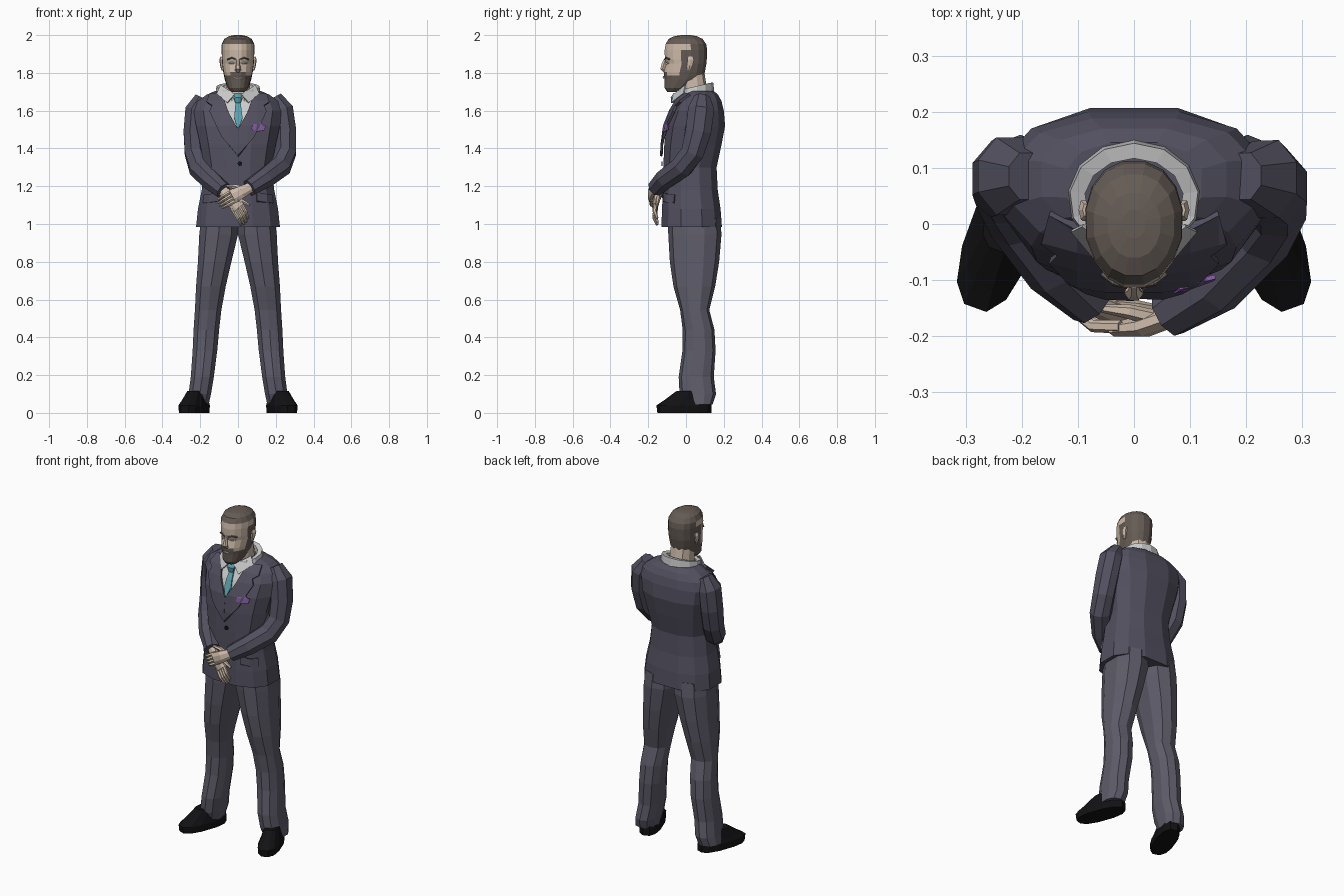
import bpy, bmesh, math
from mathutils import Vector, Matrix
from mathutils.bvhtree import BVHTree


def material(name, rgb):
    m = bpy.data.materials.new(name)
    m.diffuse_color = (*rgb, 1)
    return m


CLOTH = material("jacket cloth", (0.085, 0.08, 0.115))
TROUSER = material("trouser cloth", (0.11, 0.105, 0.14))
SKIN = material("skin", (0.62, 0.50, 0.40))
HAIR = material("hair", (0.13, 0.105, 0.09))
SHIRT = material("shirt", (0.55, 0.55, 0.53))
TIE = material("tie", (0.10, 0.36, 0.43))
PURPLE = material("pocket cloth", (0.25, 0.11, 0.40))
BLACK = material("black", (0.006, 0.006, 0.007))


def finish(name, bm, *mats):
    bmesh.ops.recalc_face_normals(bm, faces=bm.faces)
    me = bpy.data.meshes.new(name)
    bm.to_mesh(me)
    bm.free()
    for m in mats:
        me.materials.append(m)
    ob = bpy.data.objects.new(name, me)
    bpy.context.collection.objects.link(ob)
    return ob


def loft_bm(rings, cap=True):
    bm = bmesh.new()
    rows = [[bm.verts.new(p) for p in r] for r in rings]
    n = len(rows[0])
    for a, b in zip(rows, rows[1:]):
        for i in range(n):
            j = (i + 1) % n
            bm.faces.new((a[i], a[j], b[j], b[i]))
    if cap:
        bm.faces.new(rows[0][::-1])
        bm.faces.new(rows[-1])
    return bm


def ring(z, x0, x1, y0, y1, n=12, p=0.85):
    """Rounded-box cross-section at height z."""
    k = math.cos(math.pi / n) ** p
    pts = []
    for i in range(n):
        t = 2 * math.pi * (i + 0.5) / n
        c, s = math.cos(t), math.sin(t)
        pts.append(Vector(((x0 + x1) / 2 + (x1 - x0) / 2 * math.copysign(abs(c) ** p, c) / k,
                           (y0 + y1) / 2 + (y1 - y0) / 2 * math.copysign(abs(s) ** p, s) / k, z)))
    return pts


def tube(name, path, radii, mat, n=8, ref=(1, 0, 0)):
    """Loft along a path; each radius is (a, b)."""
    pts = [Vector(p) for p in path]
    rings = []
    for i, p in enumerate(pts):
        t = (pts[min(i + 1, len(pts) - 1)] - pts[max(i - 1, 0)]).normalized()
        u = t.cross(Vector(ref)).normalized()
        v = t.cross(u)
        a, b = radii[i]
        rings.append([p + u * a * math.cos(2 * math.pi * (k + 0.5) / n)
                      + v * b * math.sin(2 * math.pi * (k + 0.5) / n) for k in range(n)])
    return finish(name, loft_bm(rings), mat)


# Jacket body: height, half width, front, back
levels = [(0.985, 0.222, -0.13, 0.19), (1.08, 0.212, -0.127, 0.183), (1.18, 0.192, -0.122, 0.168),
          (1.30, 0.178, -0.12, 0.162), (1.42, 0.20, -0.115, 0.188), (1.52, 0.222, -0.102, 0.207),
          (1.60, 0.235, -0.07, 0.2), (1.65, 0.215, -0.04, 0.188), (1.685, 0.165, -0.01, 0.17),
          (1.705, 0.12, 0.0, 0.145)]
bm = loft_bm([ring(z, -w, w, f, b, 12, 0.8) for z, w, f, b in levels])
tree = BVHTree.FromBMesh(bm)
finish("jacket_body", bm, CLOTH)


def patch(name, outline, mat, lift=0.006, thick=0.006):
    """Flat outline in x,z laid onto the front of the jacket."""
    bm = bmesh.new()
    bm.faces.new([bm.verts.new((x, 0, z)) for x, z in outline])
    cuts = [((x, 0, 0), (1, 0, 0)) for x in (-0.15, -0.1, -0.05, 0, 0.05, 0.1, 0.15)]
    cuts += [((0, 0, l[0]), (0, 0, 1)) for l in levels]
    for co, no in cuts:
        bmesh.ops.bisect_plane(bm, geom=bm.verts[:] + bm.edges[:] + bm.faces[:],
                               plane_co=co, plane_no=no)
    for v in bm.verts:
        hit = tree.ray_cast(Vector((v.co.x, -1, v.co.z)), Vector((0, 1, 0)))[0]
        if hit is None:
            hit = tree.find_nearest(Vector((v.co.x, -0.05, v.co.z)))[0]
        v.co.y = hit.y - lift
    ob = finish(name, bm, mat)
    if thick:
        mod = ob.modifiers.new("thickness", 'SOLIDIFY')
        mod.thickness, mod.offset = thick, 0
    return ob


# Shirt front, tie, lapels and jacket details
patch("shirt_front", [(-0.1, 1.695), (0.1, 1.695), (0.0, 1.49)], SHIRT)
patch("tie_blade", [(-0.012, 1.655), (0.012, 1.655), (0.024, 1.56), (0.005, 1.51), (-0.005, 1.51),
                    (-0.02, 1.56)], TIE, 0.014, 0.008)
tube("tie_knot", [(0, -0.055, 1.69), (0, -0.065, 1.665), (0, -0.068, 1.64)],
     [(0.012, 0.022), (0.018, 0.025), (0.01, 0.014)], TIE)
for s, side in ((-1, "right"), (1, "left")):
    patch(side + "_lapel", [(s * x, z) for x, z in
          ((0.085, 1.695), (0.15, 1.685), (0.165, 1.645), (0.135, 1.625), (0.15, 1.595),
           (0.085, 1.46), (0.0, 1.36), (0.0, 1.50), (0.05, 1.59))], CLOTH, 0.013, 0.014)
    patch(side + "_pocket_flap", [(s * x, z) for x, z in
          ((0.10, 1.165), (0.18, 1.155), (0.185, 1.11), (0.10, 1.12))], CLOTH, 0.007, 0.008)
patch("pocket_square", [(0.07, 1.50), (0.08, 1.53), (0.10, 1.525), (0.115, 1.54), (0.13, 1.525),
                        (0.145, 1.52), (0.14, 1.495), (0.105, 1.49)], PURPLE, 0.016, 0.008)
patch("jacket_button", [(0.01 + 0.012 * math.cos(k * math.pi / 4),
                         1.32 + 0.012 * math.sin(k * math.pi / 4)) for k in range(8)], BLACK, 0.008)

# Shirt collar, high at the back and open at the front
rows = []
for grow, rise in ((0.012, 0.0), (0.005, 0.06), (-0.022, 0.055), (-0.022, 0.0)):
    row = []
    for k in range(13):
        t = math.radians(-75 + 330 * k / 12)
        back = (math.sin(t) + 1) / 2
        row.append((math.cos(t) * (0.11 + grow), 0.045 + math.sin(t) * (0.094 + grow),
                    1.645 + 0.045 * back + rise))
    rows.append(row)
bm = bmesh.new()
grid = [[bm.verts.new(p) for p in r] for r in rows]
for a, b in zip(grid, grid[1:]):
    for i in range(12):
        bm.faces.new((a[i], a[i + 1], b[i + 1], b[i]))
finish("shirt_collar", bm, SHIRT)
for s, side in ((-1, "right"), (1, "left")):
    bm = bmesh.new()
    bm.faces.new([bm.verts.new((s * x, y, z)) for x, y, z in
                  ((0.015, -0.06, 1.685), (0.055, -0.075, 1.64), (0.11, -0.01, 1.69), (0.09, 0.0, 1.735))])
    finish(side + "_collar_point", bm, SHIRT).modifiers.new("thickness", 'SOLIDIFY').thickness = 0.006

# Sleeves
fat = [(0.045, 0.04), (0.075, 0.062), (0.074, 0.063), (0.066, 0.062), (0.063, 0.063), (0.056, 0.056), (0.046, 0.045)]
tube("right_sleeve", [(-0.19, 0.085, 1.67), (-0.222, 0.085, 1.605), (-0.23, 0.08, 1.49), (-0.225, 0.06, 1.38),
                      (-0.20, 0.01, 1.295), (-0.14, -0.08, 1.23), (-0.075, -0.14, 1.175)], fat, CLOTH)
tube("left_sleeve", [(0.195, 0.085, 1.67), (0.235, 0.08, 1.605), (0.25, 0.065, 1.49), (0.25, 0.035, 1.38),
                     (0.222, -0.02, 1.305), (0.14, -0.11, 1.24), (0.06, -0.16, 1.19)], fat, CLOTH)


# Hands: flat palm, four bent fingers and a thumb
def hand(name, wrist, knuckle, tip, thumb):
    w, k, t = Vector(wrist), Vector(knuckle), Vector(tip)
    across = (k - w).cross(Vector((0, 1, 0))).normalized()
    tube(name + "_palm", [w, w.lerp(k, 0.5) + Vector((0, -0.006, 0)), k],
         [(0.028, 0.02), (0.036, 0.02), (0.038, 0.014)], SKIN, 8, (0, 1, 0))
    for i in range(4):
        o = i - 1.5
        a, b = k + across * o * 0.019, t + across * o * 0.017 - (t - k) * 0.1 * abs(o)
        mid = a.lerp(b, 0.5) + Vector((0, -0.008, 0))
        tube(f"{name}_finger_{i + 1}", [a - (k - w) * 0.2, mid, b],
             [(0.011, 0.012), (0.010, 0.011), (0.006, 0.007)], SKIN, 6, (0, 1, 0))
    th = Vector(thumb)
    tube(name + "_thumb", [w.lerp(k, 0.2), w.lerp(th, 0.6), th],
         [(0.015, 0.015), (0.013, 0.013), (0.007, 0.007)], SKIN, 6, (0, 1, 0))


hand("left_hand", (0.065, -0.165, 1.193), (-0.03, -0.188, 1.145), (-0.105, -0.155, 1.10), (-0.06, -0.15, 1.20))
hand("right_hand", (-0.08, -0.138, 1.177), (0.005, -0.165, 1.085), (0.04, -0.15, 1.0), (0.06, -0.155, 1.10))

# Trouser legs and shoes: height, inner x, outer x, front, back
leg = [(1.03, 0.0, 0.195, -0.09, 0.175), (0.945, 0.0, 0.205, -0.088, 0.182), (0.80, 0.035, 0.212, -0.08, 0.17),
       (0.67, 0.065, 0.222, -0.062, 0.15), (0.545, 0.088, 0.228, -0.028, 0.12), (0.44, 0.1, 0.235, -0.014, 0.147),
       (0.33, 0.11, 0.24, -0.015, 0.153), (0.19, 0.128, 0.25, -0.035, 0.143), (0.10, 0.143, 0.262, -0.03, 0.155),
       (0.045, 0.155, 0.272, -0.01, 0.138)]
shoe = [(0.0, 0.058, -0.135, 0.155), (0.04, 0.06, -0.14, 0.155), (0.065, 0.052, -0.10, 0.15), (0.115, 0.04, -0.03, 0.12)]
for s, side in ((-1, "right"), (1, "left")):
    finish(side + "_trouser_leg", loft_bm([ring(z, *sorted((s * a, s * b)), f, k, 10)
                                           for z, a, b, f, k in leg]), TROUSER)
    bm = loft_bm([ring(z, -w, w, f, b, 12, 0.8) for z, w, f, b in shoe])
    bm.transform(Matrix.Translation((s * 0.235, -0.018, 0)) @ Matrix.Rotation(s * math.radians(20), 4, 'Z'))
    finish(side + "_shoe", bm, BLACK)

# Neck and head: height, half width, front, back
finish("neck", loft_bm([ring(1.63, -0.07, 0.07, -0.04, 0.115, 10), ring(1.70, -0.065, 0.065, -0.03, 0.11, 10),
                        ring(1.80, -0.062, 0.062, -0.04, 0.095, 10)]), SKIN)
skull = [(1.70, 0.036, -0.1, -0.03), (1.72, 0.056, -0.113, 0.02), (1.765, 0.07, -0.113, 0.08),
         (1.785, 0.074, -0.116, 0.095), (1.805, 0.078, -0.116, 0.10), (1.85, 0.084, -0.104, 0.108),
         (1.872, 0.085, -0.112, 0.11), (1.92, 0.087, -0.113, 0.112), (1.952, 0.086, -0.108, 0.107),
         (1.98, 0.072, -0.092, 0.088), (1.995, 0.047, -0.06, 0.055), (2.0, 0.02, -0.025, 0.025)]
bm = loft_bm([ring(z, -w, w, f, b, 16, 0.9) for z, w, f, b in skull])
for v in bm.verts:
    v.co.x *= 1 + min(0, v.co.y + 0.01) * 1.3
bm.faces.ensure_lookup_table()
for f in bm.faces:
    c = f.calc_center_median()
    moustache = c.z < 1.80 and abs(c.x) < 0.045
    if c.z > 1.955 or c.y > 0.012 or c.z < 1.78 or moustache or (c.y > -0.025 and c.z < 1.93):
        f.material_index = 1
finish("head", bm, SKIN, HAIR)

# Facial features
tube("nose", [(0, -0.108, 1.875), (0, -0.118, 1.845), (0, -0.124, 1.822), (0, -0.112, 1.806)],
     [(0.008, 0.008), (0.013, 0.010), (0.014, 0.017), (0.008, 0.014)], SKIN, 6)
tube("lips", [(-0.02, -0.112, 1.773), (0, -0.117, 1.777), (0.02, -0.112, 1.773)],
     [(0.004, 0.004), (0.007, 0.007), (0.004, 0.004)], SKIN, 6, (0, 1, 0))
for s, side in ((-1, "right"), (1, "left")):
    tube(side + "_eyebrow", [(s * 0.012, -0.11, 1.872), (s * 0.035, -0.105, 1.88), (s * 0.056, -0.088, 1.872)],
         [(0.005, 0.006)] * 3, HAIR, 6, (0, 1, 0))
    tube(side + "_eye", [(s * 0.02, -0.101, 1.851), (s * 0.032, -0.1, 1.853), (s * 0.046, -0.092, 1.851)],
         [(0.003, 0.003), (0.006, 0.005), (0.003, 0.003)], SHIRT, 6, (0, 1, 0))
    tube(side + "_ear", [(s * 0.082, 0.015, 1.815), (s * 0.087, 0.02, 1.84), (s * 0.09, 0.025, 1.87), (s * 0.086, 0.025, 1.885)],
         [(0.008, 0.006), (0.017, 0.008), (0.02, 0.009), (0.012, 0.006)], SKIN, 6)
